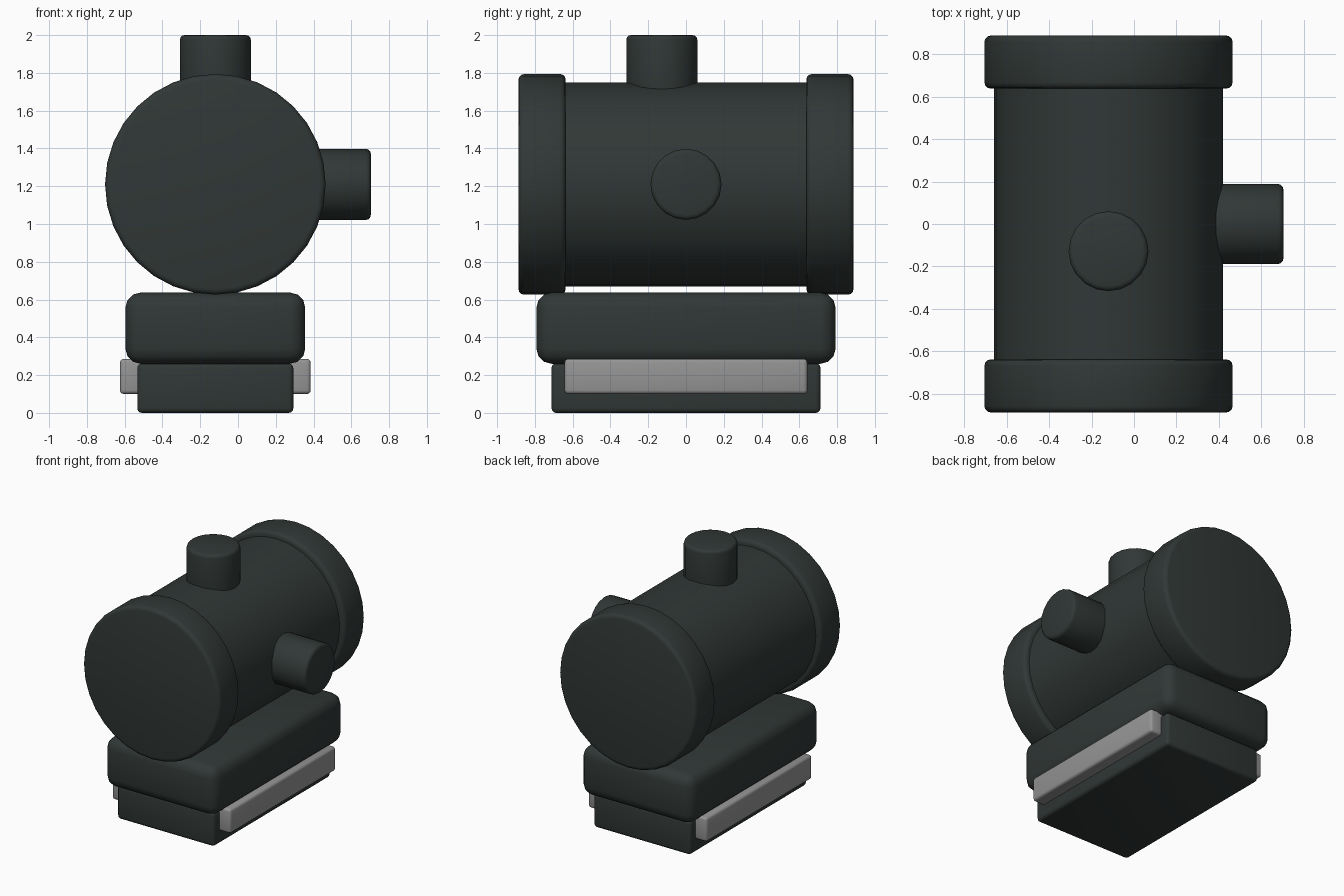
import bpy
from math import pi, radians

cube = bpy.data.objects.get("Cube")
if cube:
    bpy.data.objects.remove(cube, do_unlink=True)


def material(name, rgb):
    mat = bpy.data.materials.new(name)
    mat.use_nodes = True
    mat.diffuse_color = (*rgb, 1)
    mat.node_tree.nodes["Principled BSDF"].inputs["Base Color"].default_value = (*rgb, 1)
    return mat


DARK = material("dark green grey", (0.03, 0.039, 0.037))
GREY = material("light grey", (0.3, 0.3, 0.3))
CX = -0.12     # middle line of the body
AXIS_Z = 1.21  # height of the tube axis


def finish(name, mat, bevel, segments):
    """Name, colour, round the edges and shade the active object."""
    obj = bpy.context.object
    obj.name = obj.data.name = name
    obj.data.materials.append(mat)
    bpy.ops.object.transform_apply(location=False, rotation=True, scale=True)
    if bevel:
        mod = obj.modifiers.new("rounded edges", 'BEVEL')
        mod.width = bevel
        mod.segments = segments
        mod.limit_method = 'ANGLE'
        mod.angle_limit = radians(40)
        bpy.ops.object.modifier_apply(modifier=mod.name)
    bpy.ops.object.shade_smooth_by_angle(angle=radians(50))
    return obj


def box(name, low, high, mat, bevel, segments=3):
    centre = [(a + b) / 2 for a, b in zip(low, high)]
    bpy.ops.mesh.primitive_cube_add(size=1, location=centre)
    bpy.context.object.scale = [b - a for a, b in zip(low, high)]
    return finish(name, mat, bevel, segments)


def cylinder(name, centre, radius, length, rotation, bevel, sides=32):
    bpy.ops.mesh.primitive_cylinder_add(vertices=sides, radius=radius, depth=length,
                                        location=centre, rotation=rotation)
    return finish(name, DARK, bevel, 3)


# Main tube with a wider cap at each end
along_y = (pi / 2, 0, 0)
cylinder("main_tube", (CX, 0, AXIS_Z), 0.54, 1.5, along_y, 0)
for name, side in (("front_cap", -1), ("back_cap", 1)):
    cylinder(name, (CX, side * 0.762, AXIS_Z), 0.584, 0.25, along_y, 0.03)

# Adjustment knobs on the top and the left side
cylinder("top_knob", (CX, -0.128, 1.8), 0.188, 0.4, (0, 0, 0), 0.025, 20)
cylinder("side_knob", (0.503, 0, AXIS_Z), 0.188, 0.4, (0, pi / 2, 0), 0.025, 20)

# Mount: rounded upper block, narrower lower block
box("upper_mount", (CX - 0.476, -0.792, 0.26), (CX + 0.476, 0.792, 0.637), DARK, 0.08)
box("lower_mount", (CX - 0.413, -0.712, 0), (CX + 0.413, 0.712, 0.262), DARK, 0.025)

# Clamp rails on both sides of the lower block
for name, side in (("right_rail", -1), ("left_rail", 1)):
    x = CX + side * 0.44
    box(name, (x - 0.065, -0.643, 0.1), (x + 0.065, 0.643, 0.286), GREY, 0.02)
